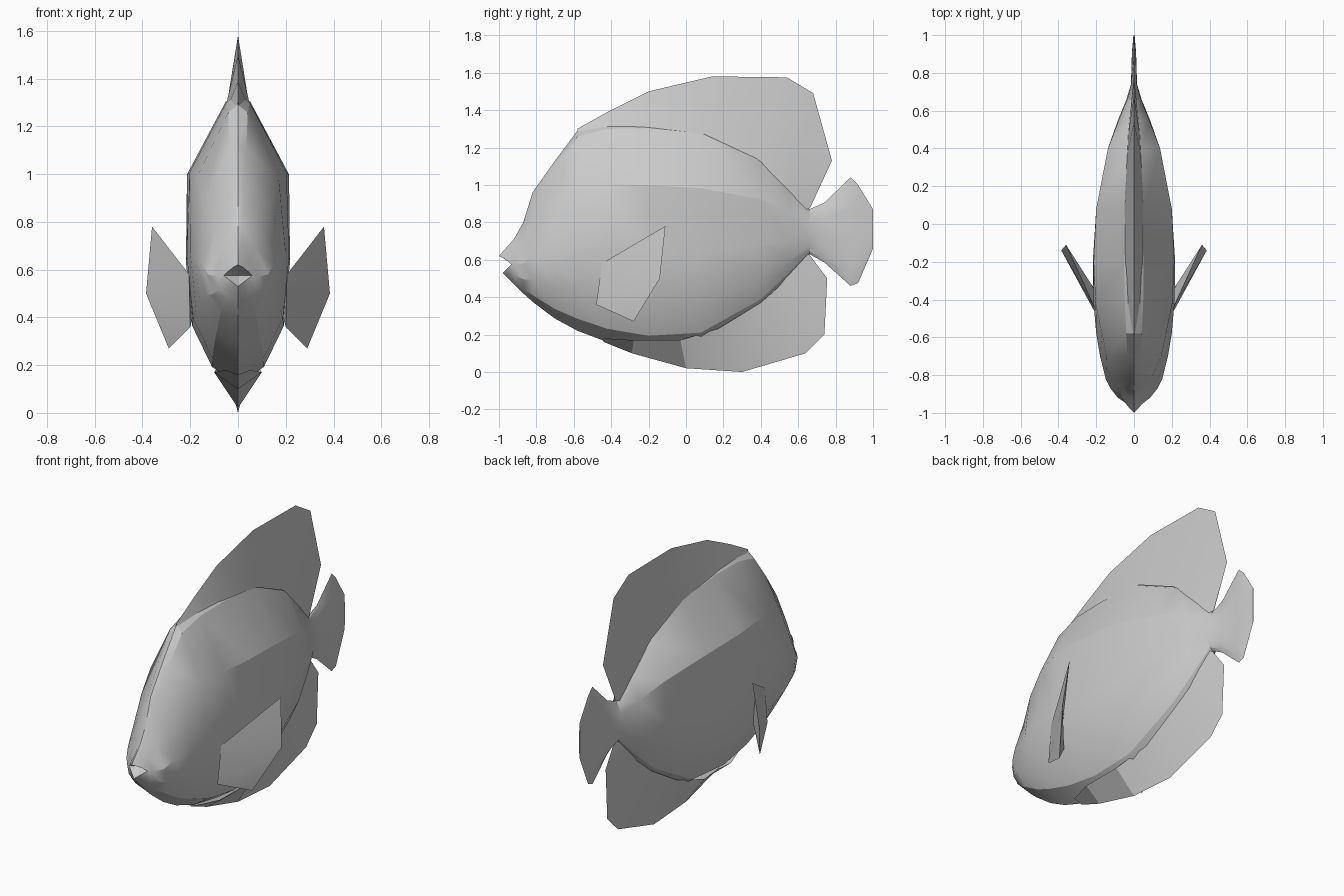
import bpy, bmesh, math

grey = bpy.data.materials.new("pale grey")
grey.diffuse_color = (0.6, 0.6, 0.6, 1)


def make(name, verts, faces, angle):
    bm = bmesh.new()
    vs = [bm.verts.new(v) for v in verts]
    for f in faces:
        bm.faces.new([vs[i] for i in f])
    bmesh.ops.remove_doubles(bm, verts=bm.verts, dist=0.0005)
    bmesh.ops.recalc_face_normals(bm, faces=bm.faces)
    me = bpy.data.meshes.new(name)
    bm.to_mesh(me)
    bm.free()
    me.materials.append(grey)
    ob = bpy.data.objects.new(name, me)
    bpy.context.collection.objects.link(ob)
    bpy.ops.object.select_all(action='DESELECT')
    bpy.context.view_layer.objects.active = ob
    ob.select_set(True)
    bpy.ops.object.shade_smooth_by_angle(angle=math.radians(angle))
    return ob


# Body and tail: one flattened cross-section swept from mouth to tail tip
# y, top, bottom, half width, shoulder fullness
RINGS = [(-0.92, 0.71, 0.47, 0.085, 0.6), (-0.87, 0.80, 0.42, 0.125, 0.55),
         (-0.82, 0.96, 0.375, 0.15, 0.6), (-0.70, 1.13, 0.285, 0.18, 0.8),
         (-0.58, 1.29, 0.22, 0.2, 0.85), (-0.42, 1.335, 0.16, 0.214, 0.95),
         (-0.20, 1.34, 0.12, 0.218, 0.98), (0.08, 1.31, 0.14, 0.2, 1),
         (0.40, 1.15, 0.34, 0.138, 1), (0.55, 0.99, 0.5, 0.085, 0.95),
         (0.66, 0.87, 0.63, 0.04, 0.9), (0.74, 0.905, 0.585, 0.016, 0.9),
         (0.88, 1.04, 0.46, 0.012, 0.9), (0.92, 1.0, 0.475, 0.01, 0.9),
         (1.0, 0.87, 0.66, 0.003, 0.9)]
PROFILE = [(0, 1), (0.24, 0.97), (1, 0.72), (1, 0.42), (0.88, 0.2), (0.5, 0.06), (0, 0)]

# Lips: upper tip, mouth corner, lower tip
lips = [(0, -1, 0.62), (0.02, -0.98, 0.61), (0.04, -0.955, 0.594), (0.06, -0.935, 0.575),
        (0.04, -0.95, 0.56), (0.02, -0.965, 0.545), (0, -0.98, 0.53)]


def full(half):
    return half + [(-x, y, z) for x, y, z in half[-2:0:-1]]


verts = full(lips)
for y, top, bot, w, s in RINGS:
    verts += full([(x * w * (s if i < 3 else 1), y, bot + t * (top - bot))
                   for i, (x, t) in enumerate(PROFILE)])
n = 2 * len(PROFILE) - 2
faces = [(r * n + i, r * n + (i + 1) % n, (r + 1) * n + (i + 1) % n, (r + 1) * n + i)
         for r in range(len(RINGS)) for i in range(n)]
faces.append(tuple(range(len(RINGS) * n, len(RINGS) * n + n)))
# Mouth hollow
verts.append((0, -0.9, 0.575))
faces += [(i, (i + 1) % n, len(verts) - 1) for i in range(n)]
make("body", verts, faces, 25)


# Dorsal and anal fins: wedges from a thick root to a sharp rim
def wedge(name, rim, root):
    k = len(rim)
    verts = [(0, y, z) for y, z in rim]
    verts += [(x, y, z) for y, z, x in root] + [(-x, y, z) for y, z, x in root]
    faces = []
    for i in range(k - 1):
        faces += [(i, i + 1, k + i + 1, k + i), (i, i + 1, 2 * k + i + 1, 2 * k + i)]
    make(name, verts, faces + [(k - 1, 2 * k - 1, 3 * k - 1)], 12)


wedge("dorsal_fin",
      [(-0.58, 1.3), (-0.42, 1.39), (-0.2, 1.5), (0.14, 1.58), (0.54, 1.575),
       (0.68, 1.49), (0.78, 1.13), (0.665, 0.88)],
      [(-0.58, 1.27, 0.01), (-0.42, 1.29, 0.04), (-0.2, 1.29, 0.05), (0.1, 1.27, 0.05),
       (0.38, 1.14, 0.035), (0.48, 1.04, 0.03), (0.57, 0.95, 0.022), (0.64, 0.86, 0.015)])
wedge("anal_fin",
      [(-0.44, 0.16), (-0.29, 0.1), (0, 0.02), (0.3, 0.0), (0.64, 0.1),
       (0.74, 0.2), (0.755, 0.5), (0.665, 0.62)],
      [(-0.44, 0.18, 0.05), (-0.28, 0.17, 0.1), (-0.03, 0.17, 0.1), (0.17, 0.23, 0.06),
       (0.4, 0.37, 0.05), (0.5, 0.46, 0.03), (0.57, 0.55, 0.025), (0.64, 0.64, 0.015)])

# Pectoral fins: outer and inner sheets meeting at a sharp trailing edge
for side, label in ((1, "right"), (-1, "left")):
    pts = [(0.205, -0.45, 0.58), (0.36, -0.11, 0.78), (0.385, -0.14, 0.5),
           (0.29, -0.28, 0.27), (0.2, -0.48, 0.36), (0.2, -0.36, 0.55), (0.19, -0.36, 0.4)]
    make(label + "_pectoral_fin", [(side * x, y, z) for x, y, z in pts],
         [(0, 1, 2), (0, 2, 4), (2, 3, 4), (5, 1, 2), (5, 2, 6), (2, 3, 6),
          (0, 1, 5), (4, 3, 6), (0, 5, 6, 4)], 12)
